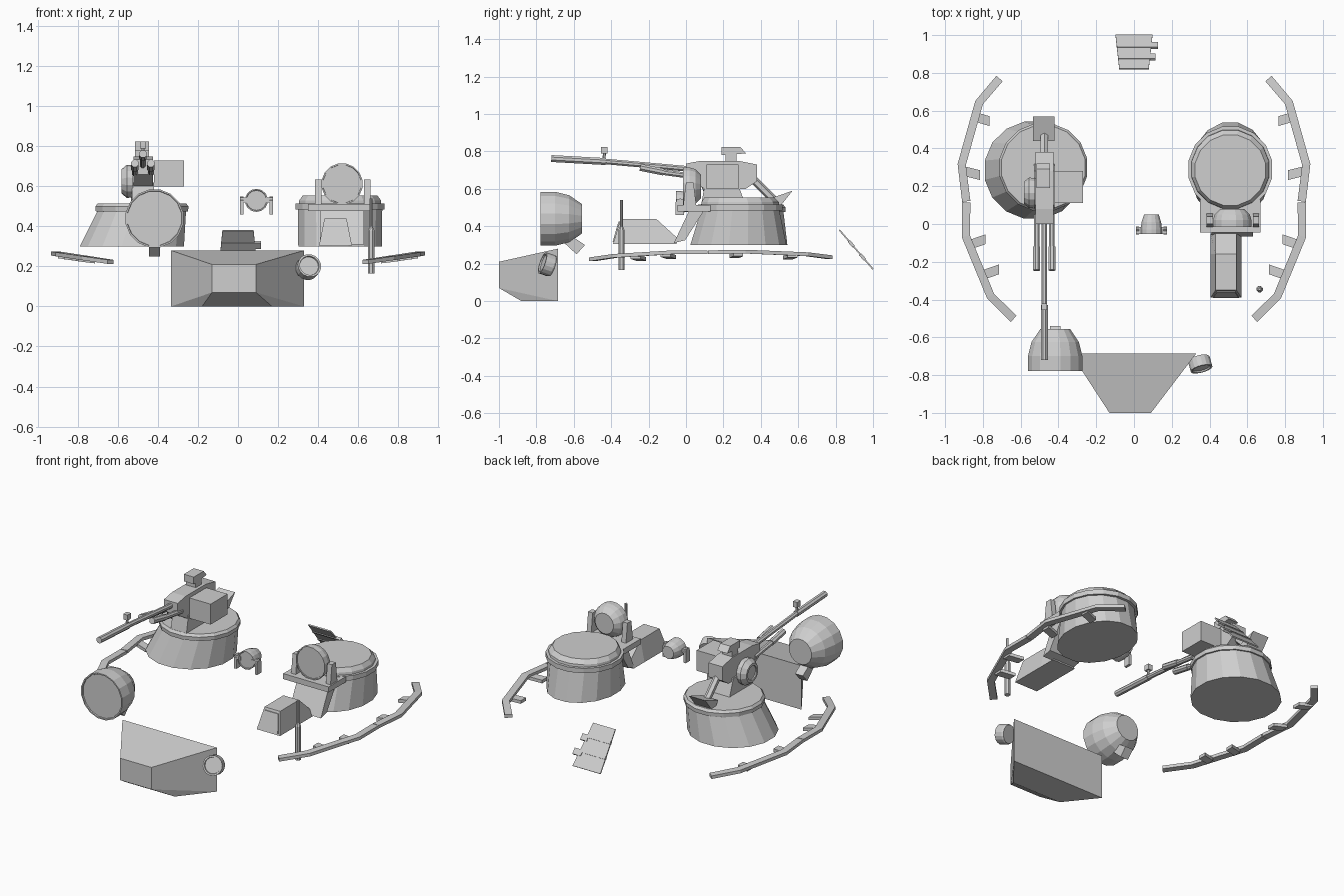
import bpy, bmesh, math
from mathutils import Vector as V

cube = bpy.data.objects.get("Cube")
if cube:
    bpy.data.objects.remove(cube, do_unlink=True)

GREY = (0.62, 0.62, 0.62, 1)
mat = bpy.data.materials.new("plain grey")
mat.use_nodes = True
mat.diffuse_color = GREY
mat.node_tree.nodes["Principled BSDF"].inputs["Base Color"].default_value = GREY


def finish(name, bm):
    bmesh.ops.recalc_face_normals(bm, faces=bm.faces)
    me = bpy.data.meshes.new(name)
    bm.to_mesh(me)
    bm.free()
    me.materials.append(mat)
    ob = bpy.data.objects.new(name, me)
    bpy.context.collection.objects.link(ob)
    return ob


def loft(name, rings):
    """Skin a row of equal-length point rings and cap both ends."""
    bm = bmesh.new()
    vs = [[bm.verts.new(p) for p in r] for r in rings]
    n = len(vs[0])
    for a, b in zip(vs, vs[1:]):
        for i in range(n):
            j = (i + 1) % n
            bm.faces.new((a[i], a[j], b[j], b[i]))
    bm.faces.new(vs[0])
    bm.faces.new(vs[-1])
    return finish(name, bm)


def lathe(name, origin, axis, profile, n=14):
    """Profile of (distance along axis, radius)."""
    q = V(axis).to_track_quat('Z', 'Y')
    rings = []
    for d, r in profile:
        rings.append([V(origin) + q @ V((r * math.cos(t), r * math.sin(t), d))
                      for t in (2 * math.pi * (i + 0.5) / n for i in range(n))])
    return loft(name, rings)


def rod(name, a, b, r, n=8):
    d = V(b) - V(a)
    return lathe(name, a, d, [(0, r), (d.length, r)], n)


def prism(name, x0, x1, pts):
    """Side outline of (y, z) points extruded across x."""
    return loft(name, [[V((x, y, z)) for y, z in pts] for x in (x0, x1)])


def box(name, x0, x1, y0, y1, z0, z1):
    return prism(name, x0, x1, [(y0, z0), (y1, z0), (y1, z1), (y0, z1)])


def turret(name, layers, n=16):
    """Layers of (cx, cy, rx, ry, z)."""
    return loft(name, [[V((cx + rx * math.cos(2 * math.pi * (i + .5) / n),
                           cy + ry * math.sin(2 * math.pi * (i + .5) / n), z))
                        for i in range(n)] for cx, cy, rx, ry, z in layers])


# Wedge-shaped nose casing
bm = bmesh.new()
for x, y, z in [(-.335, -.685, 0), (.33, -.685, 0), (-.335, -.685, .28), (.33, -.685, .28),
                (-.13, -1, .07), (.09, -1, .07), (-.13, -1, .21), (.09, -1, .21),
                (-.18, -.88, 0), (.17, -.88, 0)]:
    bm.verts.new((x, y, z))
bmesh.ops.convex_hull(bm, input=bm.verts)
bmesh.ops.dissolve_limit(bm, angle_limit=0.02, verts=bm.verts, edges=bm.edges)
finish("nose_casing", bm)

# Small round lamp beside the casing
lathe("small_round_lamp", (.35, -.74, .195), (.25, -.92, .32),
      [(-.03, .055), (-.02, .06), (.03, .06), (.03, .05), (.022, .048)], 16)

# Large searchlight with foot
lathe("searchlight", (-.417, 0, .44), (0, -1, 0),
      [(.555, .08), (.625, .128), (.7, .147), (.777, .147), (.777, .139), (.77, .137)], 16)
prism("searchlight_foot", -.445, -.39, [(-.65, .31), (-.6, .34), (-.54, .3), (-.585, .25)])

# Gun turret body
turret("gun_turret_base", [(-.53, .285, .265, .262, .3), (-.48, .3, .225, .225, .48)])
turret("gun_turret_rim", [(-.48, .3, .235, .235, .475), (-.48, .3, .237, .237, .5),
                          (-.48, .3, .225, .225, .515)])

# Gun: pedestal, cradle, receiver, tail
GX = -.475
prism("pedestal", -.53, -.42, [(.08, .51), (.32, .51), (.28, .62), (.1, .62)])
prism("receiver", -.522, -.425, [(0, .66), (.1, .6), (.32, .6), (.38, .64), (.38, .73),
                                 (.28, .75), (.08, .75), (0, .735)])
box("ammo_box", -.42, -.27, .11, .28, .6, .73)
lathe("side_drum", (-.525, .165, .625), (-1, 0, 0),
      [(0, .08), (.03, .083), (.058, .06), (.058, .045), (.05, .045)], 14)
prism("sight_hood", -.515, -.445, [(.19, .78), (.19, .825), (.29, .825), (.32, .79),
                                   (.27, .785), (.27, .74), (.21, .74), (.21, .78)])
rod("tail_strut", (GX, .36, .65), (GX, .48, .53), .022, 6)
prism("operator_seat", -.535, -.42, [(.44, .545), (.57, .59), (.51, .515), (.46, .515)])

# Barrel, front sight and the two recoil tubes
rod("barrel", (GX, -.45, .748), (GX, .03, .705), .016)
rod("barrel_jacket", (GX, -.72, .762), (GX, -.43, .746), .02)
rod("front_sight_post", (GX, -.44, .75), (GX, -.435, .8), .008, 6)
box("front_sight_head", GX - .015, GX + .015, -.455, -.42, .79, .825)
for name, x in (("recoil_tube_right", -.515), ("recoil_tube_left", -.435)):
    rod(name, (x, -.245, .715), (x, -.12, .69), .02)
    rod(name + "_rear", (x, -.13, .69), (x, .05, .665), .016)

# Hatch turret body and raised lid
LX = .51
turret("hatch_turret_base", [(LX, .28, .213, .262, .3), (LX, .29, .215, .212, .49)])
turret("hatch_turret_rim", [(LX, .29, .226, .23, .485), (LX, .29, .226, .23, .515)])
turret("hatch_lid", [(LX, .29, .21, .213, .51), (LX, .29, .208, .21, .53),
                     (LX, .285, .19, .19, .555)])

# Mounted lamp on the hatch turret
CX = .52
lathe("mounted_lamp", (CX, 0, .612), (0, -1, 0),
      [(-.08, .065), (-.05, .095), (-.02, .104), (.015, .104), (.015, .097), (.01, .096)], 16)
prism("lamp_tray", .35, .67, [(-.045, .478), (.13, .478), (.13, .513), (-.045, .513)])
for name, x in (("lamp_ear_right", .385), ("lamp_ear_left", .63)):
    prism(name, x, x + .032, [(-.015, .51), (.055, .51), (.04, .635), (0, .635)])

# Hooded arm running forward below the tray
loft("arm_hood", [[V((.487 + sx * w, y, z)) for sx, w, y, z in
                   ((-1, .082, y0, .305), (1, .082, y0, .305),
                    (1, .055, y1, z1), (-1, .055, y1, z1))]
                  for y0, y1, z1 in ((-.39, -.35, .44), (-.16, -.16, .44), (-.05, -.05, .34))])
loft("arm_mouth_plate", [[V((.487 + sx * w, y + dy, z)) for sx, w, y, z in
                          ((-1, .068, -.389, .315), (1, .068, -.389, .315),
                           (1, .048, -.357, .425), (-1, .048, -.357, .425))]
                         for dy in (-.004, .002)])
prism("arm_neck", .41, .63, [(-.065, .31), (-.005, .325), (.1, .49), (.02, .49)])

# Aerial
lathe("aerial", (.665, -.345, 0), (0, 0, 1),
      [(.165, .018), (.38, .018), (.4, .008), (.54, .008)], 8)

# Small headlight in its forked bracket
lathe("small_headlight", (.092, 0, .53), (0, -1, 0),
      [(-.05, .04), (-.01, .053), (.03, .058), (.053, .058), (.053, .052), (.049, .05)], 14)
for name, x in (("headlight_fork_right", .01), ("headlight_fork_left", .157)):
    prism(name, x, x + .017, [(-.055, .46), (-.012, .46), (-.012, .53), (-.03, .55), (-.055, .53)])
for name, x in (("fork_arm_right", .01), ("fork_arm_left", .13)):
    box(name, x, x + .044, -.052, -.015, .52, .545)


# Guard rails with inward tabs, one pair per side
def rail_z(x):
    return .222 + (abs(x) - .63) * .15


def rail(name, s, pts):
    rings = []
    for i, (x, y) in enumerate(pts):
        a, b = V(pts[max(i - 1, 0)]), V(pts[min(i + 1, len(pts) - 1)])
        t = (b - a).normalized()
        nx, ny = -t.y * .022, t.x * .022
        z = rail_z(x)
        rings.append([V((s * (x + k * nx), y + k * ny, z + h))
                      for k, h in ((-1, -.01), (1, -.01), (1, .01), (-1, .01))])
    loft(name, rings)


def rail_tab(name, s, x, y, slope):
    z = rail_z(x) - .012
    loft(name, [[V((s * (x - d), y + dy - slope * d, z + h - d * .12)) for dy, h in
                 ((-.026, -.01), (.026, -.01), (.026, .01), (-.026, .01))] for d in (0, .085)])


for side, s in (("left", 1), ("right", -1)):
    rail("rear_rail_" + side, s, [(.712, .77), (.82, .643), (.912, .315), (.888, .12)])
    rail("front_rail_" + side, s, [(.888, .115), (.89, -.065), (.76, -.38), (.637, -.502)])
    for i, (x, y, k) in enumerate([(.85, .57, .3), (.9, .28, .25), (.87, -.11, -.35), (.8, -.27, -.35)]):
        rail_tab("rail_tab_%s_%d" % (side, i + 1), s, x, y, k)


# Slanted rear plate with cross strips and side lugs
def plate_slab(name, t0, t1, thick, x0=None, x1=None):
    a, b = V((0, .82, .38)), V((0, 1, .17))
    nrm = V((0, .76, .65))
    rings = []
    for t in (t0, t1):
        w = .078 + .02 * t
        l, r = (-w if x0 is None else x0), (w if x1 is None else x1)
        c = a.lerp(b, t)
        rings.append([c + V((x, 0, 0)) + nrm * h
                      for x, h in ((l, -thick), (r, -thick), (r, thick), (l, thick))])
    loft(name, rings)


plate_slab("rear_plate", 0, 1, .004)
for i, t in enumerate((.28, .62)):
    plate_slab("rear_plate_strip_%d" % (i + 1), t, t + .06, .008)
    plate_slab("rear_plate_lug_%d" % (i + 1), t, t + .14, .008, .07, .115 + .012 * i)
